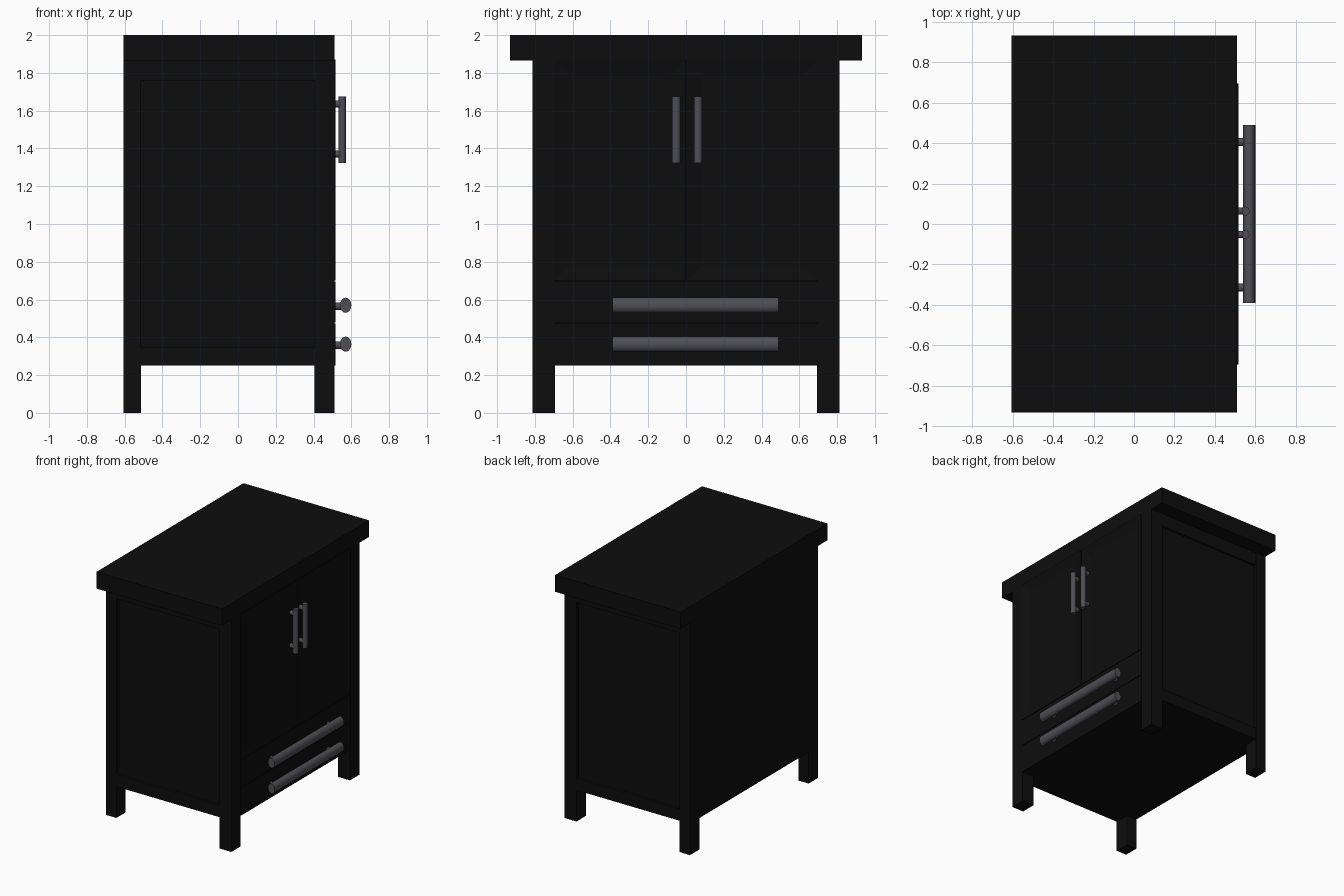
import bpy, bmesh, math
from mathutils import Vector, Matrix

if "Cube" in bpy.data.objects:
    bpy.data.objects.remove(bpy.data.objects["Cube"])


def material(name, rgb):
    m = bpy.data.materials.new(name)
    m.diffuse_color = (*rgb, 1)
    m.use_nodes = True
    m.node_tree.nodes["Principled BSDF"].inputs["Base Color"].default_value = m.diffuse_color
    return m


BLACK = material("black paint", (0.004, 0.004, 0.004))
METAL = material("dark grey metal", (0.078, 0.076, 0.092))


def finish(name, bm, mat):
    mesh = bpy.data.meshes.new(name)
    bm.to_mesh(mesh)
    bm.free()
    mesh.materials.append(mat)
    ob = bpy.data.objects.new(name, mesh)
    bpy.context.collection.objects.link(ob)
    return ob


def box(name, lo, hi, panel=None):
    """Box between two corners; panel=(border, depth) sinks a panel into the +x face."""
    lo, hi = Vector(lo), Vector(hi)
    bm = bmesh.new()
    bmesh.ops.create_cube(bm, size=1)
    bmesh.ops.scale(bm, vec=hi - lo, verts=bm.verts)
    bmesh.ops.translate(bm, vec=(lo + hi) / 2, verts=bm.verts)
    if panel:
        bm.normal_update()
        face = max(bm.faces, key=lambda f: f.normal.x)
        bmesh.ops.inset_region(bm, faces=[face], thickness=panel[0])
        bmesh.ops.translate(bm, vec=(-panel[1], 0, 0), verts=face.verts)
    return finish(name, bm, BLACK)


def rod(name, a, b, rx, r2):
    """Round or oval rod from a to b, rx being its radius along x."""
    a, b = Vector(a), Vector(b)
    d = b - a
    bm = bmesh.new()
    bmesh.ops.create_cone(bm, cap_ends=True, segments=20, radius1=1, radius2=1, depth=d.length)
    bmesh.ops.scale(bm, vec=(rx, r2, 1), verts=bm.verts)
    if abs(d.y) > 0.01:
        rot = Matrix.Rotation(math.pi / 2, 3, 'X')
    elif abs(d.x) > 0.01:
        rot = Matrix.Rotation(math.pi / 2, 3, 'Y')
    else:
        rot = Matrix.Identity(3)
    bmesh.ops.rotate(bm, cent=(0, 0, 0), matrix=rot, verts=bm.verts)
    bmesh.ops.translate(bm, vec=(a + b) / 2, verts=bm.verts)
    ob = finish(name, bm, METAL)
    bpy.ops.object.select_all(action='DESELECT')
    ob.select_set(True)
    bpy.context.view_layer.objects.active = ob
    bpy.ops.object.shade_smooth_by_angle(angle=math.radians(40))


# Top slab and carcass
box("top_slab", (-0.605, -0.933, 1.865), (0.51, 0.933, 2.0))
box("carcass", (-0.602, -0.79, 0.25), (0.495, 0.79, 1.87))

# Corner legs and side rails
for s, side in ((-1, "left"), (1, "right")):
    y0, y1 = sorted((s * 0.694, s * 0.813))
    box(f"{side}_back_leg", (-0.605, y0, 0), (-0.513, y1, 1.87))
    box(f"{side}_front_leg", (0.405, y0, 0), (0.51, y1, 1.87))
    y0, y1 = sorted((s * 0.75, s * 0.81))
    box(f"{side}_bottom_rail", (-0.52, y0, 0.25), (0.41, y1, 0.345))
    box(f"{side}_top_rail", (-0.52, y0, 1.76), (0.41, y1, 1.87))

    # Door with sunken panel
    y0, y1 = sorted((s * 0.003, s * 0.696))
    box(f"{side}_door", (0.48, y0, 0.70), (0.516, y1, 1.87), panel=(0.113, 0.014))

    # Upright door handle
    y = 0.006 + s * 0.058
    rod(f"{side}_door_handle", (0.552, y, 1.322), (0.552, y, 1.675), 0.019, 0.022)
    for z in (1.37, 1.635):
        rod(f"{side}_door_handle_post", (0.505, y, z), (0.55, y, z), 0.018, 0.018)

# Drawers with long oval handles
for name, z0, z1, zh in (("lower", 0.25, 0.473, 0.364), ("upper", 0.478, 0.695, 0.57)):
    box(f"{name}_drawer", (0.48, -0.696, z0), (0.516, 0.696, z1))
    rod(f"{name}_drawer_handle", (0.57, -0.39, zh), (0.57, 0.49, zh), 0.03, 0.04)
    for y in (-0.315, 0.405):
        rod(f"{name}_drawer_handle_post", (0.505, y, zh - 0.005), (0.565, y, zh - 0.005), 0.02, 0.02)
